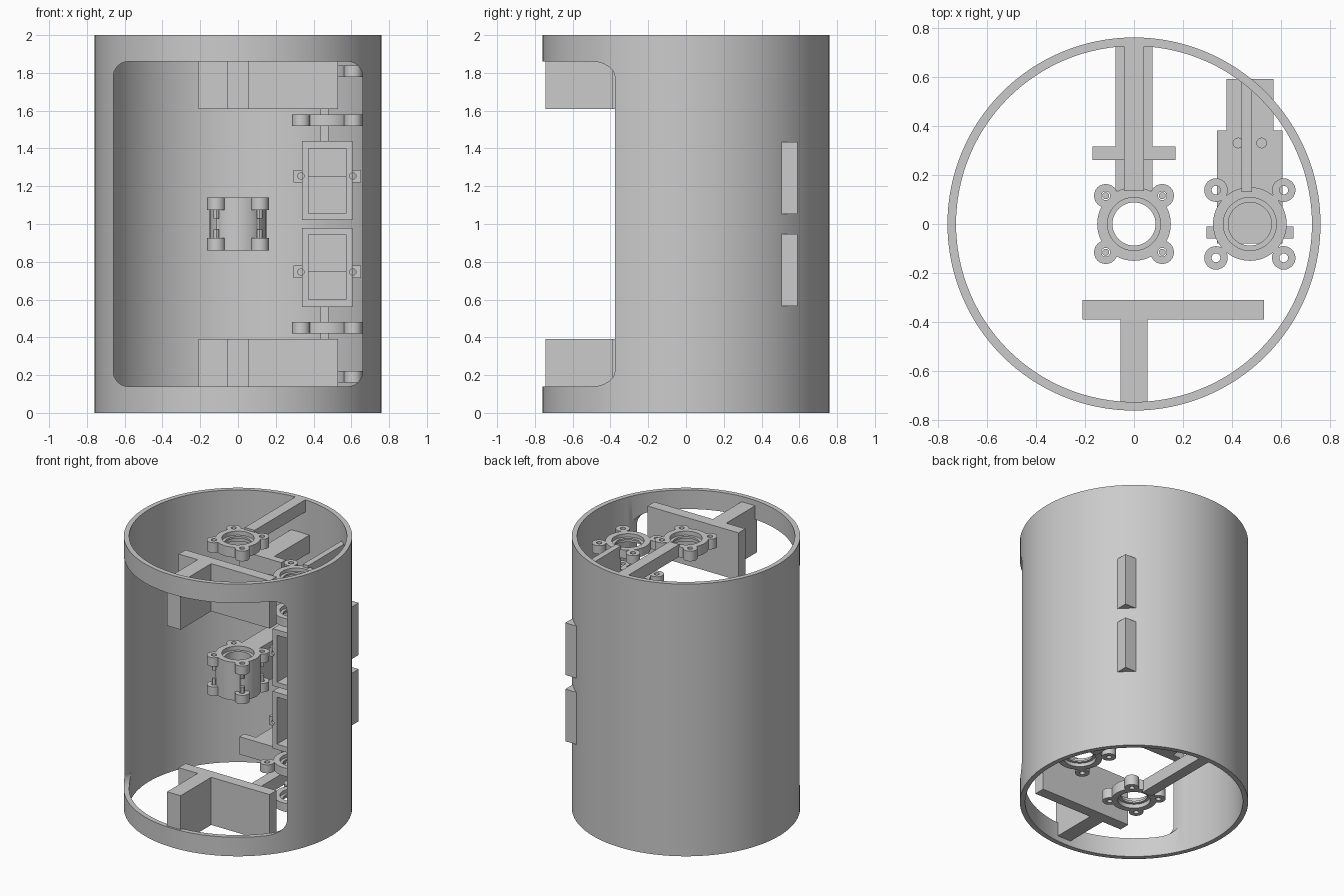
import bpy
import bmesh
from math import radians
from mathutils import Matrix

cube = bpy.data.objects.get("Cube")
if cube:
    bpy.data.objects.remove(cube, do_unlink=True)

grey = bpy.data.materials.new("plain grey")
grey.use_nodes = True
colour = (0.6, 0.6, 0.6, 1)
grey.diffuse_color = colour
grey.node_tree.nodes["Principled BSDF"].inputs["Base Color"].default_value = colour


def finish(name, bm):
    mesh = bpy.data.meshes.new(name)
    bm.to_mesh(mesh)
    bm.free()
    mesh.materials.append(grey)
    ob = bpy.data.objects.new(name, mesh)
    bpy.context.collection.objects.link(ob)
    return ob


def box(name, x0, x1, y0, y1, z0, z1, round_y=0):
    bm = bmesh.new()
    scale = Matrix.Diagonal((x1 - x0, y1 - y0, z1 - z0, 1))
    move = Matrix.Translation(((x0 + x1) / 2, (y0 + y1) / 2, (z0 + z1) / 2))
    bmesh.ops.create_cube(bm, size=1, matrix=move @ scale)
    if round_y:
        edges = [e for e in bm.edges if abs(e.verts[0].co.y - e.verts[1].co.y) > 0.01]
        bmesh.ops.bevel(bm, geom=edges, offset=round_y, segments=8, profile=0.5, affect="EDGES")
    return finish(name, bm)


def tube(name, x, y, z0, z1, r, sides=48, along_y=False):
    bm = bmesh.new()
    bmesh.ops.create_cone(bm, cap_ends=True, segments=sides, radius1=r, radius2=r, depth=z1 - z0)
    if along_y:  # z0 and z1 are then the span in y, and y is the height
        bm.transform(Matrix.Translation((x, (z0 + z1) / 2, y)) @ Matrix.Rotation(radians(90), 4, "X"))
    else:
        bm.transform(Matrix.Translation((x, y, (z0 + z1) / 2)))
    return finish(name, bm)


def combine(ob, parts, mode):
    bpy.context.view_layer.objects.active = ob
    for part in parts:
        mod = ob.modifiers.new("boolean", "BOOLEAN")
        mod.operation, mod.solver, mod.object = mode, "EXACT", part
        bpy.ops.object.modifier_apply(modifier=mod.name)
        bpy.data.objects.remove(part, do_unlink=True)
    return ob


def smooth(ob):
    bpy.ops.object.select_all(action="DESELECT")
    ob.select_set(True)
    bpy.context.view_layer.objects.active = ob
    bpy.ops.object.shade_smooth_by_angle(angle=radians(30))
    return ob


CORNERS = [(-1, -1), (-1, 1), (1, -1), (1, 1)]


def hub(name, x, z0, z1, off, flange, bore=0.088, sink=0.03):
    """Bored ring with four drilled ears on each flange, counterbored at both ends."""
    ob = tube(name, x, 0, z0, z1, 0.15)
    spans = [(z0, z1)] if z1 - z0 <= flange else [(z0, z0 + flange), (z1 - flange, z1)]
    ears = [tube("ear", x + sx * off, sy * off, a, b, 0.048, 24)
            for a, b in spans for sx, sy in CORNERS]
    combine(ob, ears, "UNION")
    cuts = [tube("bore", x, 0, z0 - 0.1, z1 + 0.1, bore),
            tube("sink", x, 0, z1 - sink, z1 + 0.1, 0.108),
            tube("sink", x, 0, z0 - 0.1, z0 + sink, 0.108)]
    cuts += [tube("hole", x + sx * off, sy * off, z0 - 0.1, z1 + 0.1, 0.018, 16)
             for sx, sy in CORNERS]
    return smooth(combine(ob, cuts, "DIFFERENCE"))


def both(maker, name, *spans, **options):
    """Make an upper part and its mirror below the middle height."""
    *front, z0, z1 = spans
    return [maker("upper_" + name, *front, z0, z1, **options),
            maker("lower_" + name, *front, 2 - z1, 2 - z0, **options)]


# Cylindrical housing with a rounded front window
shell = tube("housing", 0, 0, 0, 2, 0.76, 128)
combine(shell, [tube("inside", 0, 0, -0.1, 2.1, 0.725, 128),
                box("window", -0.66, 0.66, -1, -0.1, 0.14, 1.86, round_y=0.08)], "DIFFERENCE")
smooth(shell)

# Front mounting plates with their ribs
both(box, "front_plate", -0.21, 0.53, -0.39, -0.31, 1.61, 1.96)
both(box, "front_rib", -0.055, 0.055, -0.745, -0.38, 1.61, 1.96)

# Rear T brackets
both(box, "rear_arm", -0.075, 0.075, 0.3, 0.74, 1.62, 1.75)
both(box, "rear_crossbar", -0.17, 0.17, 0.26, 0.315, 1.62, 1.75)

# End bearings on the axis
both(box, "bearing_arm", -0.04, 0.04, 0.135, 0.74, 1.91, 2.0)
for label, low in (("upper", 1.91), ("lower", 0.015)):
    hub(label + "_bearing", 0, low, low + 0.075, 0.115, 0.08)

# Central holder
hub("central_holder", 0, 0.86, 1.14, 0.115, 0.065)
box("central_arm", -0.075, 0.075, 0.135, 0.74, 0.86, 1.14)
for i, (sx, sy) in enumerate(CORNERS):
    for z in (0.92, 1.03):
        smooth(tube(f"holder_screw_{i}", sx * 0.115, sy * 0.115, z, z + 0.05, 0.014, 12))

# Side assemblies, mirrored about the middle height
SX = 0.472
for label, flip in (("upper", False), ("lower", True)):
    def span(a, b):
        return (2 - b, 2 - a) if flip else (a, b)

    # Bearing rings and the rib that carries them
    hub(label + "_side_outer_ring", SX, *span(1.778, 1.84), 0.138, 0.08, sink=0.025)
    hub(label + "_side_inner_ring", SX, *span(1.518, 1.58), 0.138, 0.08, sink=0.025)
    box(label + "_side_rib", 0.437, 0.48, 0.13, 0.58, *span(1.43, 1.86))

    # Motor case with an open front, screw tabs and screw holes
    case = box(label + "_motor_case", 0.338, 0.605, -0.08, 0.38, *span(1.02, 1.44))
    combine(case, [box("tabs", 0.295, 0.65, -0.06, -0.01, *span(1.22, 1.285))], "UNION")
    cuts = [box("pocket", 0.373, 0.572, -0.2, 0.3, *span(1.055, 1.4))]
    cuts += [tube("hole", x, 2 - 1.254 if flip else 1.254, -0.2, 0.1, 0.017, 16, along_y=True)
             for x in (0.333, 0.608)]
    cuts += [tube("hole", x, 0.33, *span(1.36, 1.6), 0.02, 16) for x in (0.424, 0.52)]
    combine(case, cuts, "DIFFERENCE")
    smooth(case)
    box(label + "_motor_step", 0.37, 0.575, 0.2, 0.31, *span(1.05, 1.254))

    # Block that passes through the housing wall
    box(label + "_wall_block", 0.377, 0.568, 0.37, 0.59, *span(1.052, 1.435))
